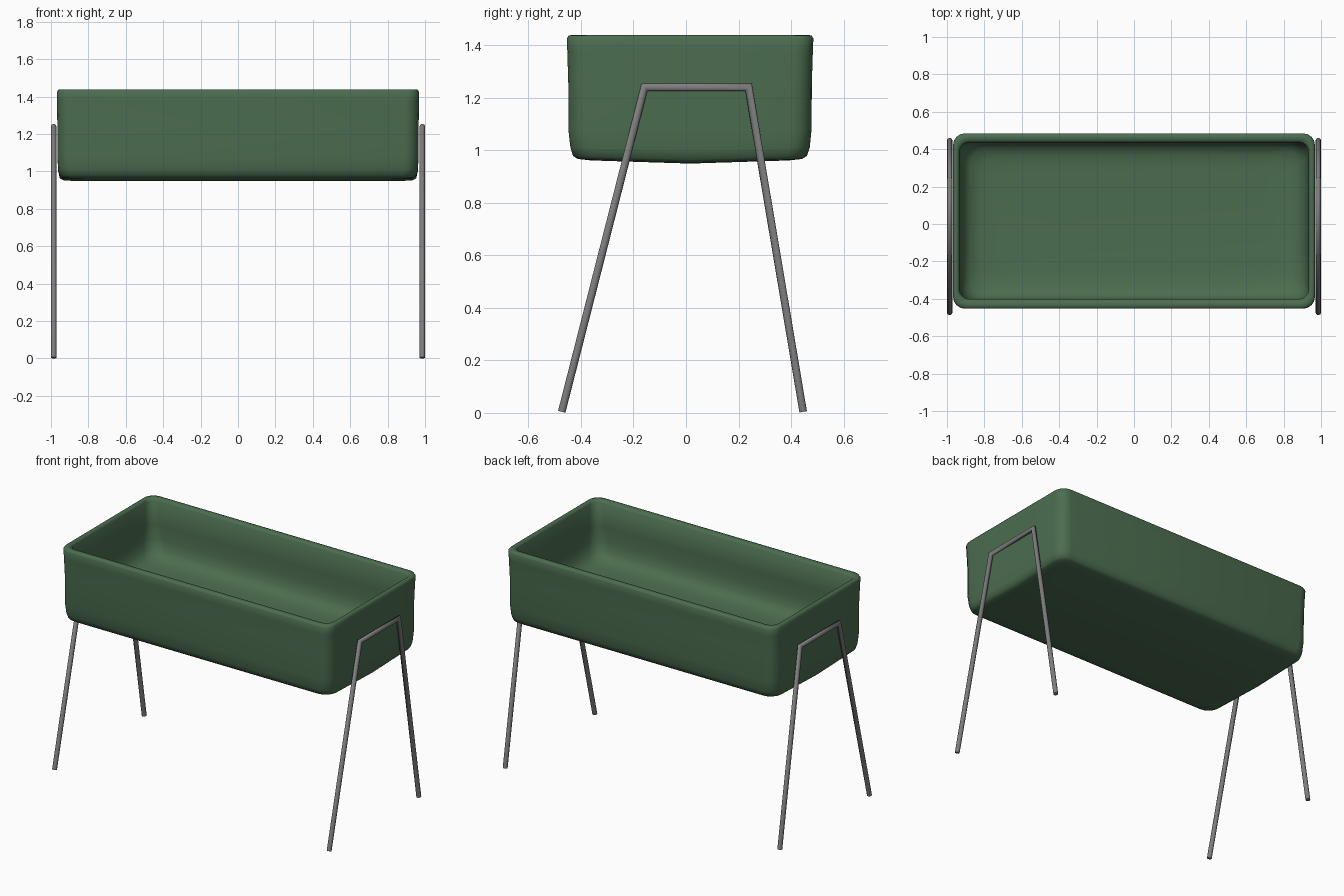
import bpy, bmesh, math
from mathutils import Vector

if "Cube" in bpy.data.objects:
    bpy.data.objects.remove(bpy.data.objects["Cube"])


def material(name, rgb):
    m = bpy.data.materials.new(name)
    m.diffuse_color = (*rgb, 1)
    m.use_nodes = True
    m.node_tree.nodes["Principled BSDF"].inputs["Base Color"].default_value = m.diffuse_color
    return m


def finish(bm, name, mat, angle):
    bmesh.ops.recalc_face_normals(bm, faces=bm.faces)
    me = bpy.data.meshes.new(name)
    bm.to_mesh(me)
    bm.free()
    me.materials.append(mat)
    ob = bpy.data.objects.new(name, me)
    bpy.context.collection.objects.link(ob)
    bpy.ops.object.select_all(action='DESELECT')
    ob.select_set(True)
    bpy.context.view_layer.objects.active = ob
    bpy.ops.object.shade_smooth_by_angle(angle=math.radians(angle))
    return ob


def bridge(bm, a, b):
    n = len(a)
    for i in range(n):
        bm.faces.new((a[i], a[(i + 1) % n], b[(i + 1) % n], b[i]))


def rounded_ring(bm, hx, y0, y1, r, z, sag):
    """Rounded rectangle whose middle hangs lower by sag."""
    pts = []
    for cx, cy, start in ((hx - r, y1 - r, 0), (-hx + r, y1 - r, 90),
                          (-hx + r, y0 + r, 180), (hx - r, y0 + r, 270)):
        for k in range(5):
            a = math.radians(start + 22.5 * k)
            pts.append(Vector((cx + r * math.cos(a), cy + r * math.sin(a))))
    full = []
    for i, p in enumerate(pts):
        full.append(p)
        if i in (9, 19):  # extra points across the short ends
            full += [p.lerp(pts[(i + 1) % 20], t) for t in (0.25, 0.5, 0.75)]
    return [bm.verts.new((p.x, p.y, z - sag * max(0, 1 - abs(p.y - 0.016) / 0.44)))
            for p in full]


green = material("planter green", (0.072, 0.153, 0.08))
grey = material("metal grey", (0.215, 0.21, 0.21))

# open trough: outer shell, rounded rim, inner shell
bm = bmesh.new()
profile = [  # half x, y low, y high, corner radius, z, sag
    (0.80, -0.03, 0.06, 0.02, 0.963, 0.014),
    (0.88, -0.36, 0.39, 0.06, 0.963, 0.014),
    (0.935, -0.412, 0.442, 0.07, 0.967, 0.014),
    (0.953, -0.43, 0.460, 0.075, 0.978, 0.014),
    (0.961, -0.44, 0.471, 0.075, 1.01, 0.01),
    (0.966, -0.448, 0.478, 0.075, 1.08, 0),
    (0.966, -0.448, 0.479, 0.075, 1.25, 0),
    (0.968, -0.452, 0.483, 0.07, 1.38, 0),
    (0.968, -0.453, 0.485, 0.065, 1.425, 0),
    (0.962, -0.447, 0.479, 0.065, 1.436, 0),
    (0.950, -0.432, 0.464, 0.06, 1.439, 0),
    (0.941, -0.414, 0.446, 0.055, 1.436, 0),
    (0.934, -0.402, 0.437, 0.055, 1.425, 0),
    (0.932, -0.406, 0.440, 0.06, 1.27, 0),
    (0.926, -0.406, 0.438, 0.08, 1.18, 0),
    (0.912, -0.398, 0.43, 0.09, 1.12, 0),
    (0.88, -0.38, 0.41, 0.10, 1.085, 0.008),
    (0.82, -0.335, 0.365, 0.10, 1.068, 0.01),
    (0.72, -0.27, 0.30, 0.08, 1.06, 0.006),
]
rings = [rounded_ring(bm, *p) for p in profile]
for a, b in zip(rings, rings[1:]):
    bridge(bm, a, b)
bm.faces.new(rings[0])
bm.faces.new(rings[-1])
finish(bm, "planter_trough", green, 60)


# bent tube frames, mitred at the bends
def tube_frame(name, x, path, r=0.0145, sides=14):
    bm = bmesh.new()
    pts = [Vector(p) for p in path]
    rings = []
    for i, p in enumerate(pts):
        d0 = (p - pts[i - 1]).normalized() if i else (pts[1] - p).normalized()
        d1 = (pts[i + 1] - p).normalized() if i < len(pts) - 1 else d0
        t = (d0 + d1).normalized()
        n = Vector((-t.y, t.x)) / t.dot(d0)
        ring = []
        for k in range(sides):
            a = 2 * math.pi * k / sides
            q = p + n * r * math.cos(a)
            ring.append(bm.verts.new((x + r * math.sin(a), q.x, q.y)))
        rings.append(ring)
    for a, b in zip(rings, rings[1:]):
        bridge(bm, a, b)
    bm.faces.new(rings[0])
    bm.faces.new(rings[-1])
    finish(bm, name, grey, 85)


leg_path = [(-0.473, 0.004), (-0.158, 1.24), (0.238, 1.24), (0.446, 0.004)]
for side, x in (("left", -0.9855), ("right", 0.9855)):
    tube_frame(side + "_leg_frame", x, leg_path)
